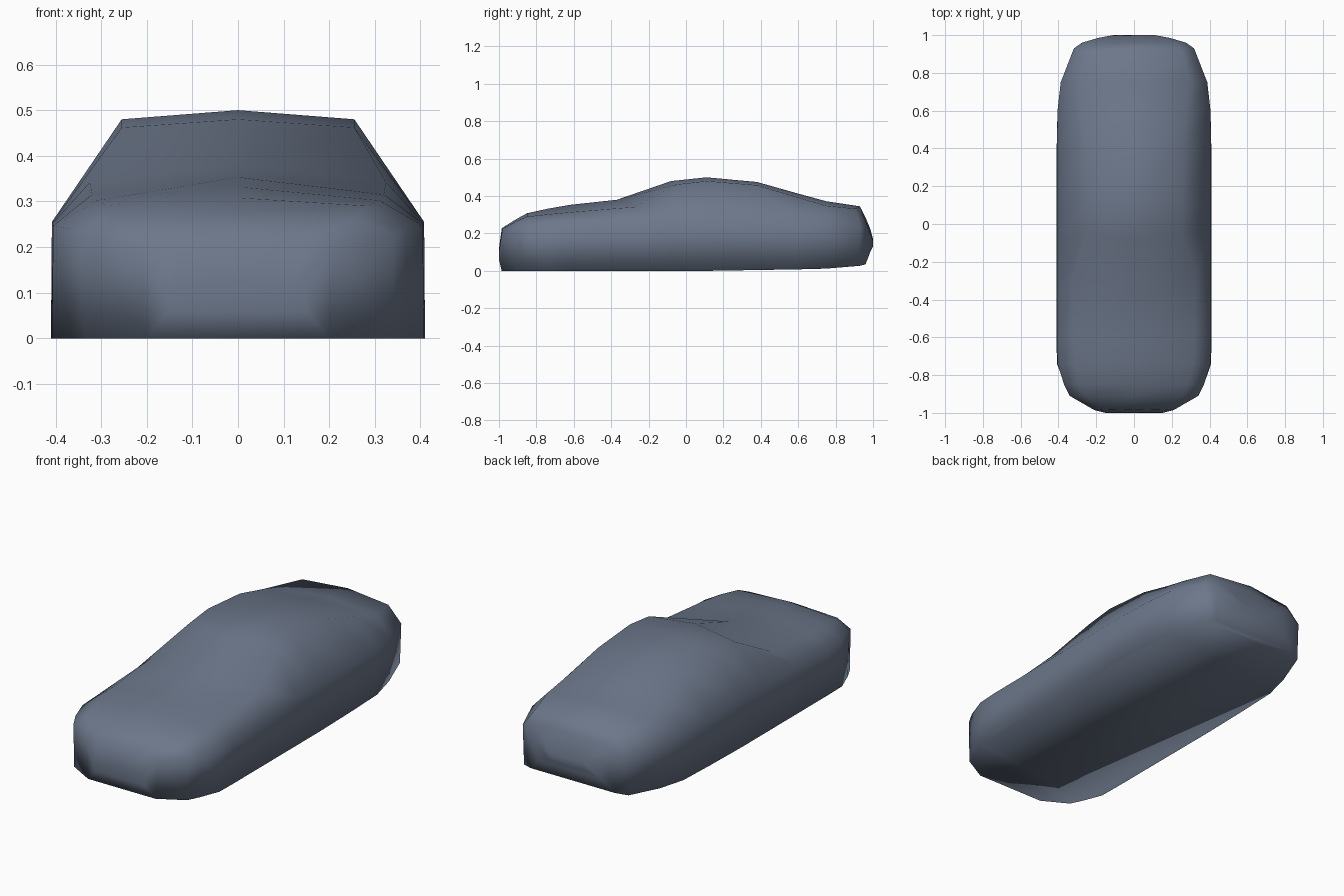
import bpy, bmesh

# Half cross-sections, nose to tail:
# y, top z, | roof/hood corner y, x, z | shoulder x, z | sill x, z
STATIONS = [
    (-1.00, .12, -.997, .12, .12, .15, .10, .15, .06),
    (-.985, .228, -.98, .16, .226, .21, .20, .20, 0),
    (-.91, .275, -.91, .26, .264, .34, .225, .335, 0),
    (-.85, .308, -.85, .285, .290, .37, .24, .365, 0),
    (-.74, .332, -.74, .31, .302, .405, .247, .408, 0),
    (-.62, .353, -.60, .32, .315, .408, .25, .41, 0),
    (-.37, .38, -.27, .325, .342, .408, .252, .41, 0),
    (-.08, .48, -.05, .255, .462, .408, .255, .41, 0),
    (.11, .50, .11, .255, .48, .408, .255, .41, 0),
    (.38, .475, .38, .255, .458, .408, .255, .41, .005),
    (.60, .413, .60, .275, .392, .405, .252, .405, .008),
    (.75, .372, .75, .295, .348, .388, .25, .37, .012),
    (.93, .345, .91, .255, .332, .318, .24, .31, .027),
    (.96, .285, .955, .23, .28, .275, .23, .25, .035),
    (.985, .225, .98, .15, .22, .19, .20, .19, .10),
    (1.00, .17, .995, .08, .17, .11, .16, .11, .13),
]
FLOOR_START, FLOOR_END = 1, 12


def ring(y, top, cy, cx, cz, sx, sz, bx, bz):
    """Closed section: half outline plus its mirror image."""
    half = [(cx, cy, cz), (sx, y, sz), (bx, y, bz)]
    mirror = [(-x, yy, z) for x, yy, z in reversed(half)]
    return [(0, y, top)] + half + mirror


# Car body shell: loft through the sections, closed at both ends
bm = bmesh.new()
rings = [[bm.verts.new(p) for p in ring(*s)] for s in STATIONS]
n = len(rings[0])
for k, (a, b) in enumerate(zip(rings, rings[1:])):
    for i in range(n):
        if i == 3 and FLOOR_START <= k < FLOOR_END:
            continue
        j = (i + 1) % n
        bm.faces.new((a[i], a[j], b[j], b[i]))
bm.faces.new(rings[0])
bm.faces.new(rings[-1])

# Flat floor between the sills
floor = rings[FLOOR_START:FLOOR_END + 1]
bm.faces.new([r[3] for r in floor] + [r[4] for r in reversed(floor)])
bmesh.ops.recalc_face_normals(bm, faces=bm.faces)
for f in bm.faces:
    f.smooth = True

mesh = bpy.data.meshes.new("car_body")
bm.to_mesh(mesh)
bm.free()
body = bpy.data.objects.new("car_body", mesh)
bpy.context.collection.objects.link(body)

# Slate blue paint
paint = bpy.data.materials.new("slate_paint")
paint.diffuse_color = (.15, .185, .255, 1)
mesh.materials.append(paint)
